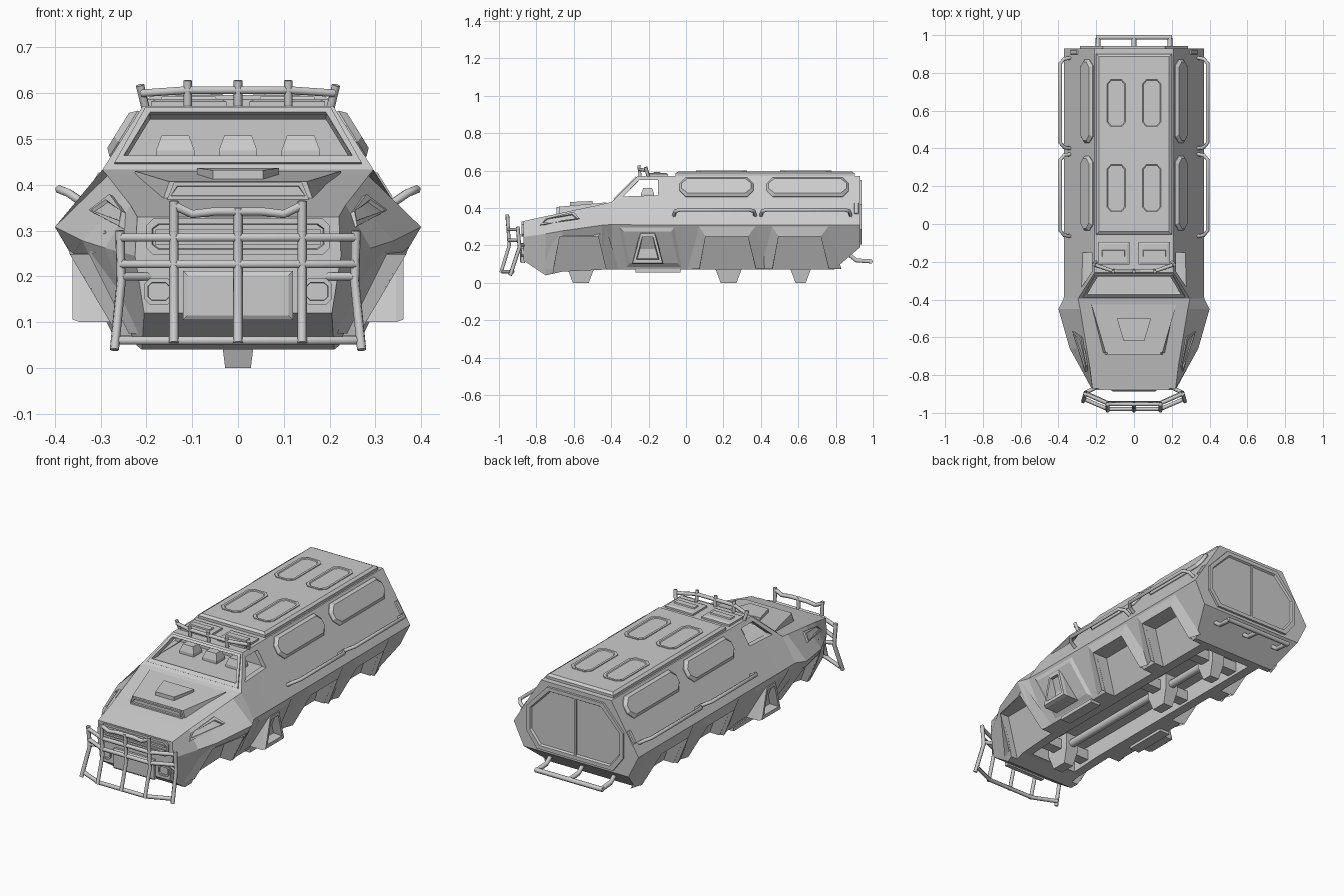
import bpy, bmesh

if "Cube" in bpy.data.objects:
    bpy.data.objects.remove(bpy.data.objects["Cube"])

# Hull stations: y, then (x, z) of the upper edge, the belt and the lower edge
STATIONS = [
    (-.87, (.22, .33), (.225, .245), (.205, .12)),
    (-.75, (.235, .356), (.29, .262), (.21, .04)),
    (-.66, (.25, .375), (.34, .278), (.235, .06)),
    (-.45, (.285, .42), (.4, .308), (.26, .07)),
    (-.395, (.296, .433), (.372, .312), (.25, .07)),
    (-.257, (.208, .572), (.37, .31), (.25, .07)),
    (.79, (.208, .572), (.37, .31), (.25, .07)),
    (.93, (.208, .572), (.37, .31), (.31, .19)),
]


def add_mirror(ob):
    ob.modifiers.new("Mirror", 'MIRROR')
    return ob


def skin(name, rings, closed=True, mirror=False, caps=True):
    """Join matching rings of points with quads, optionally capping the ends."""
    bm = bmesh.new()
    rows = [[bm.verts.new(p) for p in ring] for ring in rings]
    n = len(rows[0])
    for a, b in zip(rows, rows[1:]):
        for i in range(n if closed else n - 1):
            j = (i + 1) % n
            bm.faces.new((a[i], a[j], b[j], b[i]))
    if caps:
        bm.faces.new(rows[0])
        bm.faces.new(rows[-1])
    bmesh.ops.recalc_face_normals(bm, faces=bm.faces)
    me = bpy.data.meshes.new(name)
    bm.to_mesh(me)
    bm.free()
    ob = bpy.data.objects.new(name, me)
    bpy.context.collection.objects.link(ob)
    return add_mirror(ob) if mirror else ob


def plate(name, outline, place, steps, mirror=False):
    """Stepped panel: each step is (inset, height) of the outline."""
    us, vs = zip(*outline)
    cu, cv = (max(us) + min(us)) / 2, (max(vs) + min(vs)) / 2
    hu, hv = (max(us) - min(us)) / 2, (max(vs) - min(vs)) / 2
    rings = [[place(cu + (u - cu) * (1 - d / hu), cv + (v - cv) * (1 - d / hv), h)
              for u, v in outline] for d, h in steps]
    return skin(name, rings, mirror=mirror)


def octagon(cu, cv, hu, hv, c):
    q = [(hu - c, hv), (hu, hv - c), (hu, c - hv), (hu - c, -hv)]
    q += [(-a, -b) for a, b in q]
    return [(cu + a, cv + b) for a, b in q]


def rect(u0, u1, v0, v1):
    return [(u0, v0), (u1, v0), (u1, v1), (u0, v1)]


def box(name, x, y, z, mirror=False):
    return skin(name, [[(a, b, h) for a, b in rect(*x, *y)] for h in z], mirror=mirror)


def bars(name, paths, radius, mirror=False):
    """Bent tubes, converted to one mesh."""
    cu = bpy.data.curves.new(name, 'CURVE')
    cu.dimensions = '3D'
    cu.bevel_depth, cu.bevel_resolution, cu.use_fill_caps = radius, 1, True
    for path in paths:
        sp = cu.splines.new('POLY')
        sp.points.add(len(path) - 1)
        for pt, co in zip(sp.points, path):
            pt.co = (*co, 1)
    tmp = bpy.data.objects.new(name + "_path", cu)
    me = bpy.data.meshes.new_from_object(tmp)
    bpy.data.objects.remove(tmp)
    ob = bpy.data.objects.new(name, me)
    bpy.context.collection.objects.link(ob)
    return add_mirror(ob) if mirror else ob


def hull_x(y, z):
    """Half width of the hull at a height along its length."""
    for a, b in zip(STATIONS, STATIONS[1:]):
        if y <= b[0]:
            break
    t = (y - a[0]) / (b[0] - a[0])
    top, belt, low = [[p + (q - p) * t for p, q in zip(a[k], b[k])] for k in (1, 2, 3)]
    end = top if z > belt[1] else low
    return belt[0] + (end[0] - belt[0]) * (z - belt[1]) / (end[1] - belt[1])


def on_side(y, z, h):
    return (hull_x(y, z) + h * .86, y, z + h * .5)


def on_skirt(y, z, h):
    return (hull_x(y, z) + h, y, z)


def on_roof(x, y, h):
    return (x, y, .572 + h)


def on_nose(x, z, h):
    return (x, -.87 - h, z)


def on_rear(x, z, h):
    return (x, .93 + h, z)


def on_screen(x, z, h):
    return (x, z - .828 - h, z + h * .6)


def cut(body, cutter):
    mod = body.modifiers.new("Cut", 'BOOLEAN')
    mod.operation, mod.solver, mod.object = 'DIFFERENCE', 'EXACT', cutter
    bpy.context.view_layer.objects.active = body
    bpy.ops.object.modifier_apply(modifier=mod.name)
    bpy.data.objects.remove(cutter)


# Hull shell
rings = []
for y, top, belt, low in STATIONS:
    half = [(x, y, z) for x, z in (top, belt, low)]
    rings.append(half + [(-x, y, z) for x, y, z in reversed(half)])
hull = skin("hull", rings)

# Cab openings
side_glass = [(-.15, .55), (-.15, .468), (-.335, .462), (-.25, .55)]
cut(hull, skin("cutter", [[(x, y, z) for y, z in side_glass] for x in (-.6, .6)]))
screen = [(-.25, .46), (.25, .46), (.192, .555), (-.192, .555)]
cut(hull, skin("cutter", [[(x, y, z) for x, z in screen] for y in (-.5, -.13)]))

# Wheel wells with sloping inner walls and flared arches, and the underbody tunnel
for name, y0, y1, lip in (("front", -.72, -.41, .006), ("middle", .06, .39, .022), ("rear", .45, .78, .022)):
    well = [(y0, .0), (y0 + .045, .248), (y1 - .06, .248), (y1, .0)]
    for s in (-1, 1):
        cut(hull, skin("cutter", [[(s * (.16 + .45 * z), y, z) for y, z in well],
                                  [(s * .6, y, z) for y, z in well]]))
    outer = [(y0 - .05, .075), (y0 + .01, .3), (y1 - .02, .3), (y1 + .05, .075)]
    inner = [(y0 + .012, .075), (y0 + .045, .248), (y1 - .06, .248), (y1 - .017, .075)]
    skin(name + "_wheel_arch", [
        [on_skirt(y, z, 0) for y, z in outer],
        [on_skirt(y, z, lip) for y, z in inner],
        [on_skirt(y, z, -.04) for y, z in inner]], closed=False, mirror=True, caps=False)
cut(hull, box("cutter", (-.14, .14), (-.64, .74), (-.1, .16)))

# Axles, differentials and drive shaft
for name, y0, y1 in (("front", -.635, -.49), ("middle", .155, .3), ("rear", .555, .67)):
    ym = (y0 + y1) / 2
    skin(name + "_differential", [
        [(x, y, z) for x, y in rect(-w, w, y0 + d, y1 - d)]
        for w, d, z in ((.028, .03, 0), (.038, 0, .08), (.038, 0, .165))])
    box(name + "_axle", (-.15, .15), (ym - .03, ym + .03), (.085, .14))
bars("drive_shaft", [[(0, -.6, .11), (0, .66, .11)]], .022)

# Windscreen frame and seats
frame = [(-.27, .445), (.27, .445), (.203, .565), (-.203, .565)]
skin("windscreen_frame", [
    [on_screen(x, z, h) for x, z in ring]
    for ring, h in ((frame, -.002), (frame, .006), (screen, .006), (screen, -.02))], caps=False)
for name, x in (("right", -.137), ("middle", 0), ("left", .137)):
    plate(name + "_seat_back", rect(x - .042, x + .042, -.24, -.17),
          lambda u, v, h: (u, v, h), [(0, .455), (0, .475), (.012, .508)])

# Bonnet scoop and its small vent
skin("bonnet_scoop", [
    [(-.225, -.425, .40), (.225, -.425, .40), (.225, -.425, .43), (-.225, -.425, .43)],
    [(-.17, -.68, .35), (.17, -.68, .35), (.15, -.68, .407), (-.15, -.68, .407)]])
plate("scoop_intake", [(-.155, .368), (.155, .368), (.14, .405), (-.14, .405)],
      lambda x, z, h: (x, -.68 - h, z), [(0, 0), (0, .012), (.008, .012), (.009, .002)])
skin("bonnet_vent", [
    [(-.09, -.5, .41), (.09, -.5, .41), (.09, -.5, .437), (-.09, -.5, .437)],
    [(-.055, -.62, .40), (.055, -.62, .40), (.055, -.62, .432), (-.055, -.62, .432)]])

# Nose: grille, bumper plate, lamps
plate("grille_frame", octagon(0, .287, .2, .04, .015), on_nose,
      [(0, -.01), (0, .01), (.012, .01), (.014, .002)])
for z in (.275, .298):
    box("grille_slat", (-.18, .18), (-.88, -.865), (z - .006, z + .004))
plate("bumper_plate", rect(-.12, .12, .105, .212), on_nose, [(0, -.01), (0, .012), (.01, .018)])
plate("front_lamp", octagon(.173, .167, .032, .028, .012), on_nose,
      [(0, -.01), (0, .01), (.008, .01), (.009, .003)], True)
plate("headlamp", [(-.78, .305), (-.75, .338), (-.6, .375), (-.57, .34)],
      on_side, [(0, -.005), (0, .01), (.012, .01), (.014, .002)], True)

# Bull bar
posts = [[(x, -.955, .365 - .015 * (x == 0)), (x, -.945, .2), (x, -.989, .055)] for x in (-.14, 0, .14)]
for s in (-1, 1):
    posts.append([(s * .258, -.9, .3), (s * .255, -.89, .19), (s * .27, -.94, .04)])
    posts.append([(s * .19, -.86, .2), (s * .255, -.892, .2)])
for z, x, yo, yi in ((.285, .255, -.9, -.95), (.227, .255, -.895, -.947), (.06, .268, -.925, -.98)):
    posts.append([(-x, yo, z), (-.14, yi, z), (.14, yi, z), (x, yo, z)])
wave = [(.14, -.954, .355), (.1, -.954, .336), (.05, -.954, .342)]
posts.append(wave + [(-x, y, z) for x, y, z in reversed(wave)])
bars("bull_bar", posts, .0105)

# Roof panel, hatches and roof light rail
plate("roof_panel", rect(-.2, .2, -.055, .9), on_roof, [(0, -.005), (0, .014), (.014, .024)])
for name, y in (("front", .19), ("rear", .64)):
    plate(name + "_roof_window", octagon(.094, y, .06, .137, .025), on_roof,
          [(0, .02), (0, .028), (.012, .028), (.016, .0245)], True)
plate("hatch", rect(.025, .19, -.215, -.095), on_roof, [(0, -.005), (0, .01), (.012, .015)], True)
plate("hatch_handle", rect(.045, .17, -.175, -.135), on_roof, [(0, .01), (.004, .021)], True)
rail = [[(-.21, -.215, .6), (-.11, -.25, .607), (.11, -.25, .607), (.21, -.215, .6)]]
rail += [[(x, -.245, .565), (x, -.252, .628)] for x in (-.11, 0, .11)]
rail += [[(s * .2, -.2, .56), (s * .214, -.215, .618)] for s in (-1, 1)]
bars("roof_rail", rail, .0095)

# Side windows, grab rails and rear vents
for name, y0, y1 in (("front", -.035, .36), ("rear", .43, .87)):
    plate(name + "_side_window", octagon((y0 + y1) / 2, .51, (y1 - y0) / 2, .05, .032),
          on_side, [(0, -.005), (0, .004), (.012, .018)], True)
    bend = [(.333, 0, .357), (.37, .006, .382), (.39, .03, .39)]
    bars(name + "_grab_rail", [[(x, y0 - .03 + d, z) for x, d, z in bend]
                               + [(x, y1 + .01 - d, z) for x, d, z in reversed(bend)]], .01, True)
plate("rear_vent", rect(.895, .925, .365, .43), on_side, [(0, -.005), (.006, .006)], True)

# Side skirt and step
plate("side_skirt", [(-.36, .3), (-.06, .3), (-.02, .08), (-.32, .08)], on_skirt,
      [(0, -.002), (.025, .01)], True)
plate("side_step", [(-.29, .1), (-.245, .27), (-.165, .27), (-.12, .1)],
      lambda y, z, h: (h, y, z), [(0, .24), (0, .345), (.006, .362), (.024, .362), (.03, .315)], True)
box("step_board", (.2, .26), (-.27, -.03), (.055, .075), True)

# Rear doors and step
door = [(.165, .55), (.285, .42), (.285, .285), (.225, .205)]
door += [(-x, z) for x, z in reversed(door)]
plate("rear_doors", door, on_rear, [(0, -.01), (0, .012), (.02, .012), (.026, .002)])
box("door_seam", (-.006, .006), (.92, .938), (.225, .53))
step = [[(-.2, .988, .115), (.2, .988, .115)]]
step += [[(x, .86, .16), (x, .91, .12), (x, .985, .115)] for x in (-.19, 0, .19)]
bars("rear_step", step, .0125)
